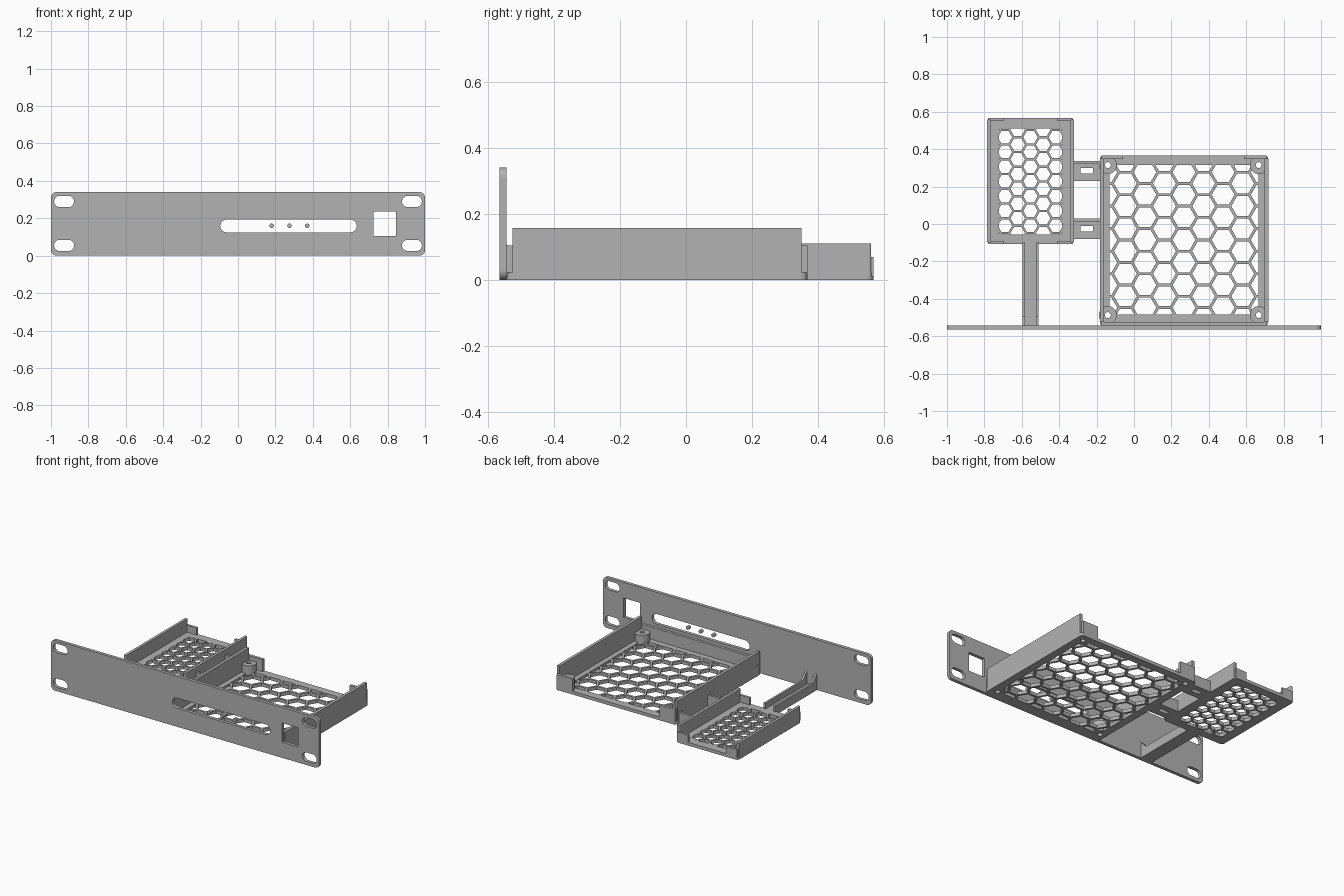
import bpy, bmesh
from math import sin, cos, pi, sqrt
from mathutils import Vector

if "Cube" in bpy.data.objects:
    bpy.data.objects.remove(bpy.data.objects["Cube"])

grey = bpy.data.materials.new("light_grey")
grey.use_nodes = True
grey.diffuse_color = (0.45, 0.45, 0.45, 1)
grey.node_tree.nodes["Principled BSDF"].inputs["Base Color"].default_value = grey.diffuse_color


def rounded(a0, a1, b0, b1, r, n=6):
    """Outline of a rectangle with rounded corners."""
    if r == 0:
        return [(a0, b0), (a1, b0), (a1, b1), (a0, b1)]
    centres = [(a1 - r, b1 - r), (a0 + r, b1 - r), (a0 + r, b0 + r), (a1 - r, b0 + r)]
    pts = []
    for q, (ca, cb) in enumerate(centres):
        for i in range(n + 1):
            t = (q + i / n) * pi / 2
            pts.append((ca + r * cos(t), cb + r * sin(t)))
    return pts


def circle(a, b, r, n=24):
    return [(a + r * cos(2 * pi * i / n), b + r * sin(2 * pi * i / n)) for i in range(n)]


def place(a, b, d, axis):
    return {"x": (d, a, b), "y": (a, d, b), "z": (a, b, d)}[axis]


def prism(bm, pts, d0, d1, axis="z"):
    """Extrude an outline along an axis from d0 to d1."""
    face = bm.faces.new([bm.verts.new(place(a, b, d0, axis)) for a, b in pts])
    out = bmesh.ops.extrude_face_region(bm, geom=[face])
    moved = [v for v in out["geom"] if isinstance(v, bmesh.types.BMVert)]
    bmesh.ops.translate(bm, verts=moved, vec=place(0, 0, d1 - d0, axis))


def finish(name, bm):
    bmesh.ops.recalc_face_normals(bm, faces=bm.faces[:])
    me = bpy.data.meshes.new(name)
    bm.to_mesh(me)
    bm.free()
    ob = bpy.data.objects.new(name, me)
    me.materials.append(grey)
    bpy.context.collection.objects.link(ob)
    return ob


def solid(name, pts, d0, d1, axis="z"):
    bm = bmesh.new()
    prism(bm, pts, d0, d1, axis)
    return finish(name, bm)


def box(name, x0, x1, y0, y1, z0, z1):
    return solid(name, rounded(x0, x1, y0, y1, 0), z0, z1)


def cut(ob, bm):
    """Subtract the cutter mesh and discard it."""
    cutter = finish("cutter", bm)
    cutter.hide_render = True
    mod = ob.modifiers.new("holes", "BOOLEAN")
    mod.operation, mod.solver, mod.object = "DIFFERENCE", "EXACT", cutter
    bpy.context.view_layer.objects.active = ob
    bpy.ops.object.modifier_apply(modifier=mod.name)
    bpy.data.objects.remove(cutter)


def honeycomb(x0, x1, y0, y1, step, bar):
    """Hexagonal cutters clipped to a rectangle."""
    bm = bmesh.new()
    cx, cy = (x0 + x1) / 2, (y0 + y1) / 2
    pitch = step * 2 / sqrt(3)
    for i in range(-5, 6):
        for j in range(-5, 6):
            y = cy + (j + (i % 2) / 2) * pitch
            pts = circle(cx + i * step, y, (pitch - bar) / sqrt(3), 6)
            bm.faces.new([bm.verts.new((a, b, -0.05)) for a, b in pts])
    for co, no in (((x0, 0, 0), (-1, 0, 0)), ((x1, 0, 0), (1, 0, 0)),
                   ((0, y0, 0), (0, -1, 0)), ((0, y1, 0), (0, 1, 0))):
        bmesh.ops.bisect_plane(bm, geom=bm.verts[:] + bm.edges[:] + bm.faces[:],
                               plane_co=co, plane_no=no, clear_outer=True)
    out = bmesh.ops.extrude_face_region(bm, geom=bm.faces[:])
    moved = [v for v in out["geom"] if isinstance(v, bmesh.types.BMVert)]
    bmesh.ops.translate(bm, verts=moved, vec=Vector((0, 0, 0.1)))
    return bm


FLOOR = 0.022
PLATE_BACK = -0.543

# Front panel with mounting slots, light slot and socket opening
panel = solid("front_panel", rounded(-1, 1, 0, 0.34, 0.03), -0.565, PLATE_BACK, "y")
holes = bmesh.new()
openings = [(-0.095, 0.635, 0.125, 0.193, 0.0335), (0.725, 0.845, 0.105, 0.235, 0)]
for x in (-0.93, 0.93):
    for z in (0.055, 0.29):
        openings.append((x - 0.053, x + 0.053, z - 0.03, z + 0.03, 0.029))
for o in openings:
    prism(holes, rounded(*o), -0.6, -0.5, "y")
cut(panel, holes)
for i, x in enumerate((0.18, 0.275, 0.37)):
    solid(f"light_pin_{i + 1}", circle(x, 0.16, 0.012), -0.565, PLATE_BACK, "y")

# Large tray floor
large = solid("large_tray_floor", rounded(-0.183, 0.718, PLATE_BACK, 0.367, 0.02), 0, FLOOR)
cut(large, honeycomb(-0.13, 0.665, -0.485, 0.315, 0.1045, 0.015))

# Standoffs in the corners of the large tray, drilled right through
drill = bmesh.new()
for x in (-0.14, 0.667):
    for y in (-0.487, 0.315):
        post = solid("standoff", circle(x, y, 0.048), 0.002, 0.075)
        hole = bmesh.new()
        prism(hole, circle(x, y, 0.016), -0.05, 0.1)
        cut(post, hole)
        prism(drill, circle(x, y, 0.016), -0.05, 0.1)
cut(large, drill)

# Large tray walls and lips
for side, x0, x1 in (("right", -0.183, -0.163), ("left", 0.698, 0.718)):
    box(f"large_tray_{side}_wall", x0, x1, -0.525, 0.35, 0.01, 0.157)
for side, x0, x1 in (("right", -0.173, -0.06), ("left", 0.59, 0.708)):
    box(f"large_tray_{side}_back_lip", x0, x1, 0.348, 0.367, 0.01, 0.104)
box("large_tray_front_lip", -0.173, 0.708, PLATE_BACK, -0.525, 0.01, 0.104)

# Small tray
small = solid("small_tray_floor", rounded(-0.785, -0.322, -0.107, 0.567, 0.02), 0, FLOOR)
cut(small, honeycomb(-0.722, -0.385, -0.055, 0.51, 0.0682, 0.012))
for side, x0, x1 in (("right", -0.785, -0.767), ("left", -0.34, -0.322)):
    solid(f"small_tray_{side}_wall", rounded(x0, x1, -0.1, 0.56, 0.006), 0.01, 0.111)
for side, x0, x1 in (("right", -0.779, -0.695), ("left", -0.412, -0.328)):
    for end, y0, y1 in (("front", -0.107, -0.091), ("back", 0.551, 0.567)):
        box(f"small_tray_{side}_{end}_lip", x0, x1, y0, y1, 0.01, 0.07)

# Bridges joining the trays, each with a tie slot and an upright rib
for name, y0, y1 in (("front", -0.08, 0.03), ("back", 0.23, 0.337)):
    bridge = box(f"{name}_bridge", -0.33, -0.175, y0, y1, 0, FLOOR)
    slot = bmesh.new()
    prism(slot, rounded(-0.285, -0.22, y0 + 0.04, y0 + 0.07, 0), -0.05, 0.1)
    cut(bridge, slot)
    box(f"{name}_bridge_rib", -0.33, -0.175, y1 - 0.016, y1, 0.01, 0.075)

# Arm from the panel to the small tray, with ribs rising into gussets
box("support_arm", -0.597, -0.51, PLATE_BACK, -0.1, 0, FLOOR)
profile = [(PLATE_BACK, 0.01), (-0.1, 0.01), (-0.1, 0.06), (-0.495, 0.06), (PLATE_BACK, 0.108)]
for side, x0 in (("right", -0.597), ("left", -0.524)):
    solid(f"support_arm_{side}_rib", profile, x0, x0 + 0.014, "x")
